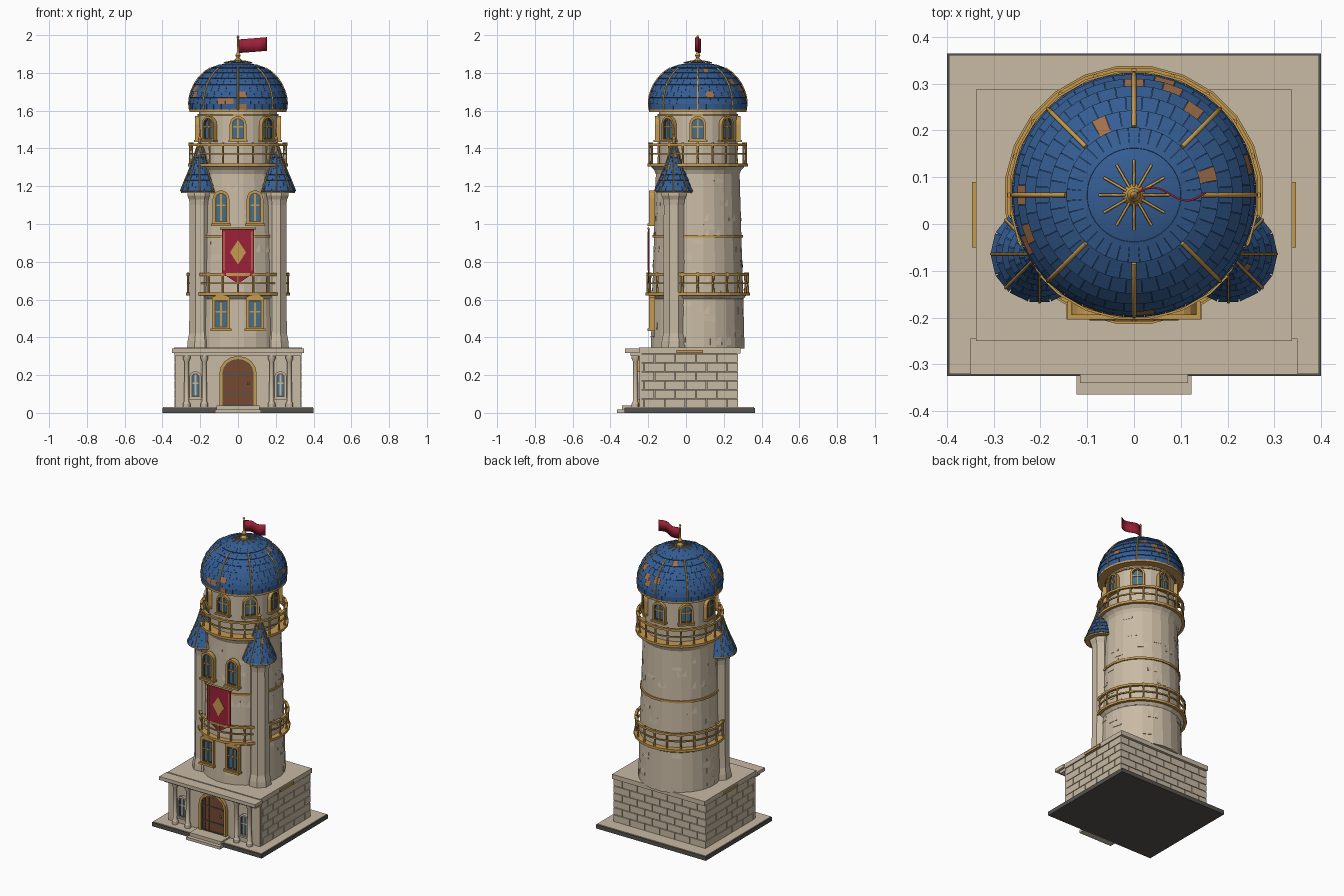
import bpy, bmesh, random
from math import pi, sin, cos, radians
from mathutils import Vector, Matrix

random.seed(4)
if "Cube" in bpy.data.objects:
    bpy.data.objects.remove(bpy.data.objects["Cube"])


def material(name, *rgb):
    m = bpy.data.materials.new(name)
    m.use_nodes = True
    m.diffuse_color = (*rgb, 1)
    m.node_tree.nodes["Principled BSDF"].inputs["Base Color"].default_value = (*rgb, 1)
    return m


STONE = material("pale stone", .58, .49, .37)
MORTAR = material("mortar", .36, .31, .24)
DARK = material("dark stone", .09, .085, .075)
GOLD = material("gold", .56, .32, .08)
BLUE = material("blue tile", .035, .11, .29)
COPPER = material("copper tile", .36, .16, .07)
GLASS = material("window glass", .06, .16, .26)
RED = material("red cloth", .33, .015, .04)
WOOD = material("door wood", .19, .065, .03)

AXIS = (0, .062)


def finish(name, bm, *mats, smooth=None):
    bmesh.ops.recalc_face_normals(bm, faces=bm.faces)
    me = bpy.data.meshes.new(name)
    bm.to_mesh(me)
    bm.free()
    for m in mats:
        me.materials.append(m)
    ob = bpy.data.objects.new(name, me)
    bpy.context.collection.objects.link(ob)
    if smooth:
        bpy.ops.object.select_all(action='DESELECT')
        ob.select_set(True)
        bpy.context.view_layer.objects.active = ob
        bpy.ops.object.shade_smooth_by_angle(angle=radians(smooth))
    return ob


def add_box(bm, lo, hi):
    lo, hi = Vector(lo), Vector(hi)
    mat = Matrix.Translation((lo + hi) / 2) @ Matrix.Diagonal((*(hi - lo), 1))
    bmesh.ops.create_cube(bm, size=1, matrix=mat)


def box(name, lo, hi, mat):
    bm = bmesh.new()
    add_box(bm, lo, hi)
    return finish(name, bm, mat)


def lathe(name, profile, segs, mat, centre=AXIS, smooth=None, closed=False):
    """Spin (radius, height) points about an upright axis."""
    bm = bmesh.new()
    rings = [[bm.verts.new((centre[0] + r * cos(2 * pi * (i + .5) / segs),
                            centre[1] + r * sin(2 * pi * (i + .5) / segs), z))
              for i in range(segs)] for r, z in profile]
    pairs = list(zip(rings, rings[1:])) + ([(rings[-1], rings[0])] if closed else [])
    for a, b in pairs:
        for i in range(segs):
            j = (i + 1) % segs
            bm.faces.new((a[i], a[j], b[j], b[i]))
    if not closed:
        bm.faces.new(rings[0])
        bm.faces.new(rings[-1])
    return finish(name, bm, mat, smooth=smooth)


def band(name, r0, r1, z0, z1, mat, segs=24):
    lathe(name, [(r0, z0), (r1, z0), (r1, z1), (r0, z1)], segs, mat, closed=True)


def tube(name, pts, radius, mat):
    cu = bpy.data.curves.new(name, 'CURVE')
    cu.dimensions = '3D'
    cu.bevel_depth, cu.bevel_resolution, cu.use_fill_caps = radius, 1, True
    sp = cu.splines.new('POLY')
    sp.points.add(len(pts) - 1)
    for p, q in zip(sp.points, pts):
        p.co = (*q, 1)
    cu.materials.append(mat)
    bpy.context.collection.objects.link(bpy.data.objects.new(name, cu))


def tiles(name, profile, segs, lift, mats, keep=1, odd=0, centre=AXIS, gap=.03):
    """Staggered slabs over a spun profile; a share of them takes the second material."""
    bm = bmesh.new()
    for row, ((r0, z0), (r1, z1)) in enumerate(zip(profile, profile[1:])):
        n = Vector((z1 - z0, r0 - r1)).normalized() * lift
        for i in range(segs):
            if random.random() > keep:
                continue
            a = [2 * pi * (i + k + row % 2 / 2) / segs for k in (gap, 1 - gap)]
            rz = [(r0, z0), (r0 + n.x, z0 + n.y), (r1 + n.x * .3, z1 + n.y * .3), (r1, z1)]
            v = [[bm.verts.new((centre[0] + r * cos(t), centre[1] + r * sin(t), z))
                  for r, z in rz] for t in a]
            fs = [bm.faces.new(v[0]), bm.faces.new(v[1])]
            fs += [bm.faces.new((v[0][k], v[0][k - 1], v[1][k - 1], v[1][k])) for k in range(4)]
            if random.random() < odd:
                for f in fs:
                    f.material_index = 1
    finish(name, bm, *mats)


def outline(w, h, rise, grow=0):
    pts = [(-w / 2 - grow, -grow), (w / 2 + grow, -grow)]
    for k in range(9):
        t = pi * k / 8
        pts.append(((w / 2 + grow) * cos(t), h - rise + (rise + grow) * sin(t) + (0 if rise else grow)))
    return pts


def opening(name, pos, w, h, rise, turn=0, frame=GOLD, pane=GLASS, edge=.012, depth=.03, cross=True):
    """Arched frame, pane and glazing bars, facing -y before the turn."""
    place = Matrix.Translation(pos) @ Matrix.Rotation(turn, 4, 'Z')

    def ring_and_pane(tag, inner, outer, y0, y1, mat):
        bm = bmesh.new()
        loops = [[bm.verts.new((x, y, z)) for x, z in o]
                 for o, y in ((outer, y1), (outer, y0), (inner, y0), (inner, y1))]
        for a, b in zip(loops, loops[1:]):
            for i in range(len(a)):
                bm.faces.new((a[i - 1], a[i], b[i], b[i - 1]))
        bm.transform(place)
        finish(name + tag, bm, mat)
    o = outline(w, h, rise)
    ring_and_pane("_frame", o, outline(w, h, rise, edge), -depth, 0, frame)
    ring_and_pane("_reveal", outline(w, h, rise, -.006), o, -depth * .75, 0, DARK)
    bm = bmesh.new()
    bm.faces.new([bm.verts.new((x, -depth * .5, z)) for x, z in o])
    bm.transform(place)
    finish(name + "_pane", bm, pane)
    if cross:
        bm = bmesh.new()
        add_box(bm, (-.004, -depth * .75, 0), (.004, -depth * .4, h))
        add_box(bm, (-w / 2, -depth * .75, h * .55), (w / 2, -depth * .4, h * .55 + .008))
        add_box(bm, (-w / 2 - edge * 1.6, -depth * 1.3, -edge * 1.5), (w / 2 + edge * 1.6, 0, -edge * .5))
        bm.transform(place)
        finish(name + "_bars_and_sill", bm, frame)


# Ground slab and steps
box("ground_slab", (-.4, -.325, 0), (.4, .365, .026), DARK)
box("paving", (-.396, -.321, .02), (.396, .361, .03), STONE)
box("lower_step", (-.123, -.365, 0), (.123, -.3, .018), STONE)
box("upper_step", (-.115, -.34, .01), (.115, -.24, .04), STONE)

# Base block with bricks on the sides and back
box("base_core", (-.326, -.24, .03), (.326, .268, .315), MORTAR)
box("base_front_wall", (-.333, -.247, .03), (.333, -.235, .32), STONE)
box("base_roof", (-.338, -.25, .315), (.338, .288, .345), STONE)
box("porch_cornice", (-.35, -.322, .318), (.35, -.245, .34), STONE)
box("porch_beam", (-.335, -.295, .3), (.335, -.24, .318), STONE)
bm = bmesh.new()
step, gap, course = .11, .004, .0475
for row in range(6):
    z0, z1 = .03 + row * course, .03 + (row + 1) * course - gap
    for k in range(-4, 4):
        a = k * step + (row % 2) * step / 2
        x0, x1 = max(a, -.333), min(a + step - gap, .333)
        if x1 > x0:
            add_box(bm, (x0, .26, z0), (x1, .276, z1))
        y0, y1 = max(a, -.235), min(a + step - gap, .276)
        if y1 > y0:
            for s in (-1, 1):
                add_box(bm, (s * .329 - .006, y0, z0), (s * .329 + .006, y1, z1))
finish("base_bricks", bm, STONE)

# Porch columns, side plates, entrance and porch windows
for s, side in ((-1, "right"), (1, "left")):
    for x in (.272, .178):
        c = (s * x, -.268)
        lathe("porch_column", [(.02, .03), (.02, .05), (.014, .06), (.012, .27), (.02, .285), (.02, .302)],
              12, STONE, c, 30)
    box(side + "_wall_plate", (s * .338 - .008, -.05, .318), (s * .338 + .008, .09, .333), GOLD)
    opening(side + "_porch_window", (s * .225, -.245, .085), .045, .125, .0225, frame=STONE, edge=.01, depth=.02)
opening("door", (0, -.245, .04), .165, .245, .075, pane=WOOD, edge=.016, depth=.024, cross=False)
for k in range(-2, 3):
    box("door_seam", (k * .03 - .001, -.259, .045), (k * .03 + .001, -.25, .265), DARK)
for z in (.1, .2):
    box("door_hinge_bar", (-.075, -.262, z), (.075, -.25, z + .008), DARK)
lathe("door_knob", [(.006, .15), (.006, .162)], 8, GOLD, (.055, -.262))

# Main tower shaft and its relief stones
lathe("tower_shaft", [(.25, .34), (.243, .62), (.233, .94), (.222, 1.32)], 24, STONE)
wall = [(.248 - .028 * k / 22, .36 + .9 * k / 22) for k in range(23)]
tiles("relief_stones", wall, 24, .005, [STONE], keep=.16)
band("waist_ring", .22, .241, .928, .942, GOLD)


def balcony(name, z, r, height, inner):
    lathe(name + "_corbel", [(inner, z - .05), (r - .03, z - .02), (r - .012, z), (inner, z)], 24, STONE)
    band(name + "_floor", inner - .02, r + .006, z, z + .016, GOLD)
    band(name + "_mid_rail", r - .01, r - .003, z + height * .52, z + height * .52 + .008, GOLD)
    band(name + "_top_rail", r - .014, r + .002, z + height - .014, z + height, GOLD)
    for k in range(20):
        t = 2 * pi * k / 20
        c = (AXIS[0] + (r - .007) * cos(t), AXIS[1] + (r - .007) * sin(t))
        lathe(name + "_post", [(.007, z), (.005, z + height * .5), (.007, z + height + .004)], 6, GOLD, c)


balcony("lower_balcony", .622, .272, .118, .24)
balcony("upper_balcony", 1.305, .262, .122, .22)

# Lantern drum with eight windows
lathe("lantern_drum", [(.208, 1.3), (.208, 1.6)], 24, STONE)
band("drum_ring", .2, .216, 1.572, 1.582, GOLD)
for k in range(8):
    t = k * pi / 4
    pos = (.203 * sin(t), AXIS[1] - .203 * cos(t), 1.45)
    opening("lantern_window", pos, .066, .11, .033, turn=t, edge=.011, depth=.024)

# Shaft windows in two pairs
for x in (-.09, .09):
    opening("lower_window", (x, -.165, .452), .068, .145, 0, edge=.013)
    opening("upper_window", (x, -.165, 1.01), .062, .155, .031, edge=.013)

# Dome with tiles, ribs and crown
dome = [(.252, 1.602), (.256, 1.635), (.253, 1.668), (.244, 1.7), (.229, 1.735), (.207, 1.768),
        (.178, 1.798), (.142, 1.823), (.1, 1.842), (.055, 1.854), (.015, 1.858)]
lathe("dome", dome, 40, BLUE, smooth=40)
tiles("dome_tiles", dome[:9], 36, .006, [BLUE, COPPER], odd=.045, gap=.015)
band("dome_eave", .2, .259, 1.593, 1.605, GOLD, 32)


def around(r, z, t, c=AXIS):
    return (c[0] + r * cos(t), c[1] + r * sin(t), z)


for k in range(8):
    tube("dome_rib", [around(r + .004, z + .003, k * pi / 4) for r, z in dome[:8]], .005, GOLD)
for k in range(12):
    tube("crown_spoke", [around(r, z + .003, k * pi / 6) for r, z in ((.075, 1.851), (.04, 1.859), (0, 1.864))],
         .003, GOLD)
lathe("dome_finial", [(.025, 1.855), (.018, 1.87), (.008, 1.88), (.015, 1.893), (.006, 1.91), (.004, 1.985),
                      (.008, 1.99), (.002, 2)], 12, GOLD, smooth=40)

# Waving flag
bm = bmesh.new()
bmesh.ops.create_grid(bm, x_segments=12, y_segments=1, size=.5)
for v in bm.verts:
    u, w = v.co.x + .5, v.co.y + .5
    v.co = (.004 + .15 * u, AXIS[1] + .014 * sin(u * 6.5), 1.905 + .072 * w + .012 * u)
flag = finish("flag", bm, RED, smooth=60)
flag.modifiers.new("thickness", 'SOLIDIFY').thickness = .004

# Corner turrets with flared roofs
roof = [(.1, 1.172), (.089, 1.2), (.077, 1.23), (.064, 1.26), (.052, 1.29), (.04, 1.32),
        (.03, 1.35), (.02, 1.385), (.006, 1.425)]
for s, side in ((-1, "right"), (1, "left")):
    c = (s * .202, -.064)
    lathe(side + "_turret", [(.073, .34), (.07, .38), (.061, .42), (.058, 1.1), (.062, 1.13), (.072, 1.15),
                             (.072, 1.175)], 8, STONE, c)
    lathe(side + "_turret_roof", roof, 20, BLUE, c, 40)
    lathe(side + "_turret_eave", [(.06, 1.164), (.1, 1.164), (.1, 1.176), (.06, 1.176)], 20, GOLD, c)
    tiles(side + "_turret_tiles", roof[:8], 14, .005, [BLUE, COPPER], odd=.03, centre=c)
    for k in range(8):
        tube(side + "_turret_rib", [around(r + .003, z + .003, k * pi / 4, c) for r, z in roof], .0035, GOLD)
    lathe(side + "_turret_finial", [(.012, 1.41), (.006, 1.435), (.012, 1.45), (.004, 1.465), (.002, 1.51)],
          10, GOLD, c, 40)

# Hanging banner with a diamond
def plate(name, pts, y, depth, mat):
    bm = bmesh.new()
    face = bm.faces.new([bm.verts.new((x, y, z)) for x, z in pts])
    out = bmesh.ops.extrude_face_region(bm, geom=[face])["geom"]
    bmesh.ops.translate(bm, verts=[v for v in out if isinstance(v, bmesh.types.BMVert)], vec=(0, depth, 0))
    finish(name, bm, mat)


plate("banner", [(-.085, .975), (.085, .975), (.085, .74), (0, .685), (-.085, .74)], -.202, .008, RED)
plate("banner_diamond", [(0, .915), (.042, .85), (0, .785), (-.042, .85)], -.205, .004, GOLD)
for x in (-.074, .074):
    plate("banner_stripe", [(x - .002, .96), (x + .002, .96), (x + .002, .755), (x - .002, .755)], -.204, .003, GOLD)
tube("banner_rod", [(-.095, -.2, .977), (.095, -.2, .977)], .006, GOLD)
